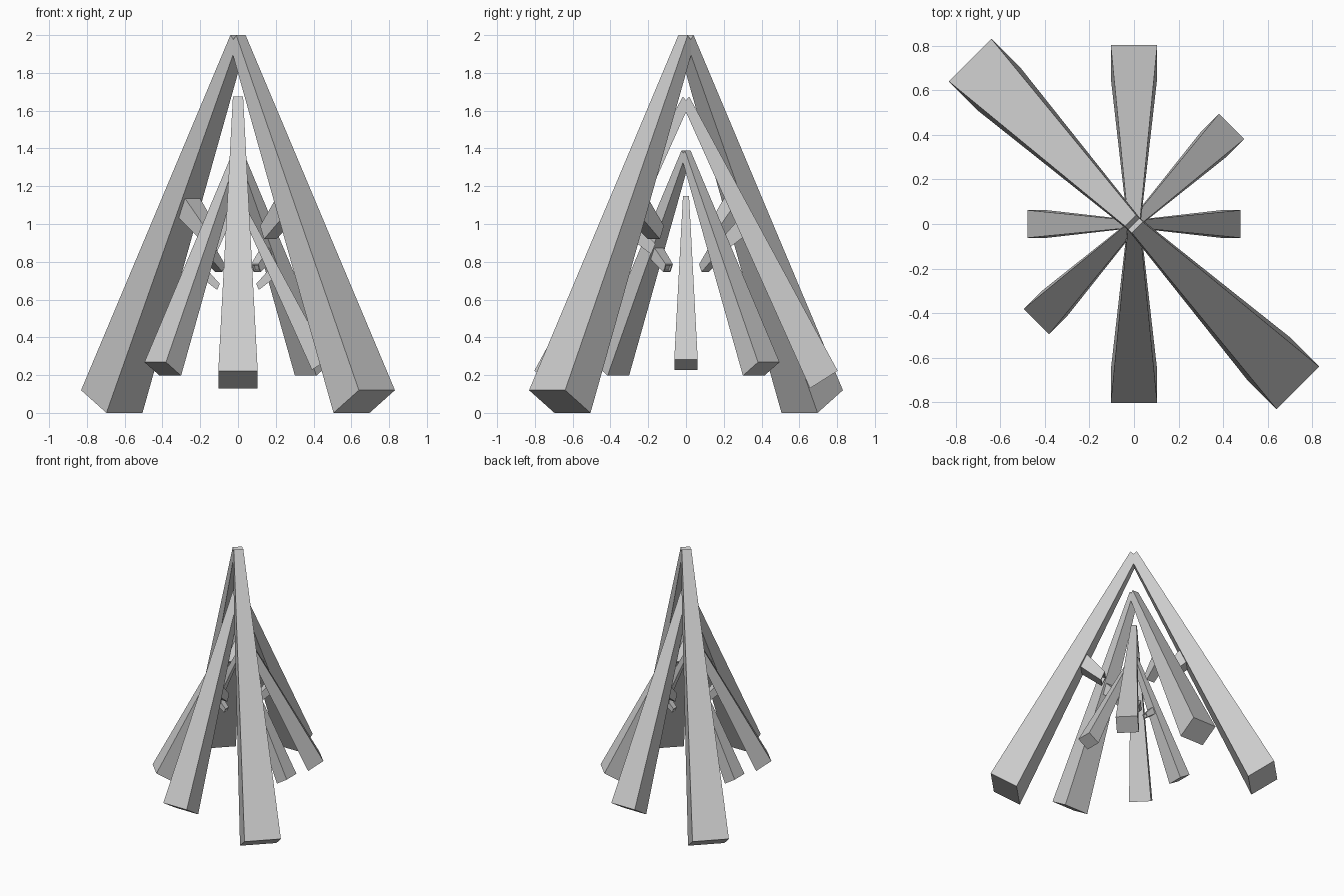
import bpy, bmesh, math
from mathutils import Matrix

if "Cube" in bpy.data.objects:
    bpy.data.objects.remove(bpy.data.objects["Cube"])


def add_object(name, bm, matrix):
    bmesh.ops.recalc_face_normals(bm, faces=bm.faces)
    mesh = bpy.data.meshes.new(name)
    bm.transform(matrix)
    bm.to_mesh(mesh)
    bm.free()
    obj = bpy.data.objects.new(name, mesh)
    bpy.context.collection.objects.link(obj)
    return obj


def tapered_bar(start, end, w_start, w_end):
    """Four-sided bar; start/end are two (radius, z) points, w the half widths."""
    bm = bmesh.new()
    rings = []
    for (a, b), w in ((start, w_start), (end, w_end)):
        rings.append([bm.verts.new(p) for p in (
            (a[0], -w, a[1]), (a[0], w, a[1]), (b[0], w, b[1]), (b[0], -w, b[1]))])
    for i in range(4):
        j = (i + 1) % 4
        bm.faces.new((rings[0][i], rings[0][j], rings[1][j], rings[1][i]))
    bm.faces.new(rings[0])
    cap = bm.faces.new(rings[1])
    return bm, cap


# Four nested A-frames, each smaller and turned 45 degrees from the last
frames = [(1.0, 0.0, -45), (0.772, 0.13, -90), (0.596, 0.197, -135), (0.46, 0.228, -180)]

for n, (scale, lift, angle) in enumerate(frames, 1):
    for side, turn in (("a", 0), ("b", 180)):
        m = (Matrix.Translation((0, 0, lift))
             @ Matrix.Rotation(math.radians(angle + turn), 4, 'Z')
             @ Matrix.Scale(scale, 4))

        # Leaning leg, thick at the foot and thin at the apex
        bm, _ = tapered_bar(((1.04, 0.12), (0.85, 0.0)),
                            ((0.022, 2.0), (-0.025, 1.95)), 0.135, 0.035)
        add_object(f"leg_{n}{side}", bm, m)

        # Short peg pointing inward and down, with a recessed tip
        bm, cap = tapered_bar(((0.38, 1.18), (0.43, 1.065)),
                              ((0.21, 0.99), (0.24, 0.92)), 0.06, 0.045)
        bmesh.ops.recalc_face_normals(bm, faces=bm.faces)
        bmesh.ops.inset_region(bm, faces=[cap], thickness=0.012, use_even_offset=True)
        inner = bmesh.ops.extrude_discrete_faces(bm, faces=[cap])["faces"][0]
        bmesh.ops.translate(bm, verts=inner.verts, vec=-inner.normal * 0.02)
        add_object(f"inner_peg_{n}{side}", bm, m)
